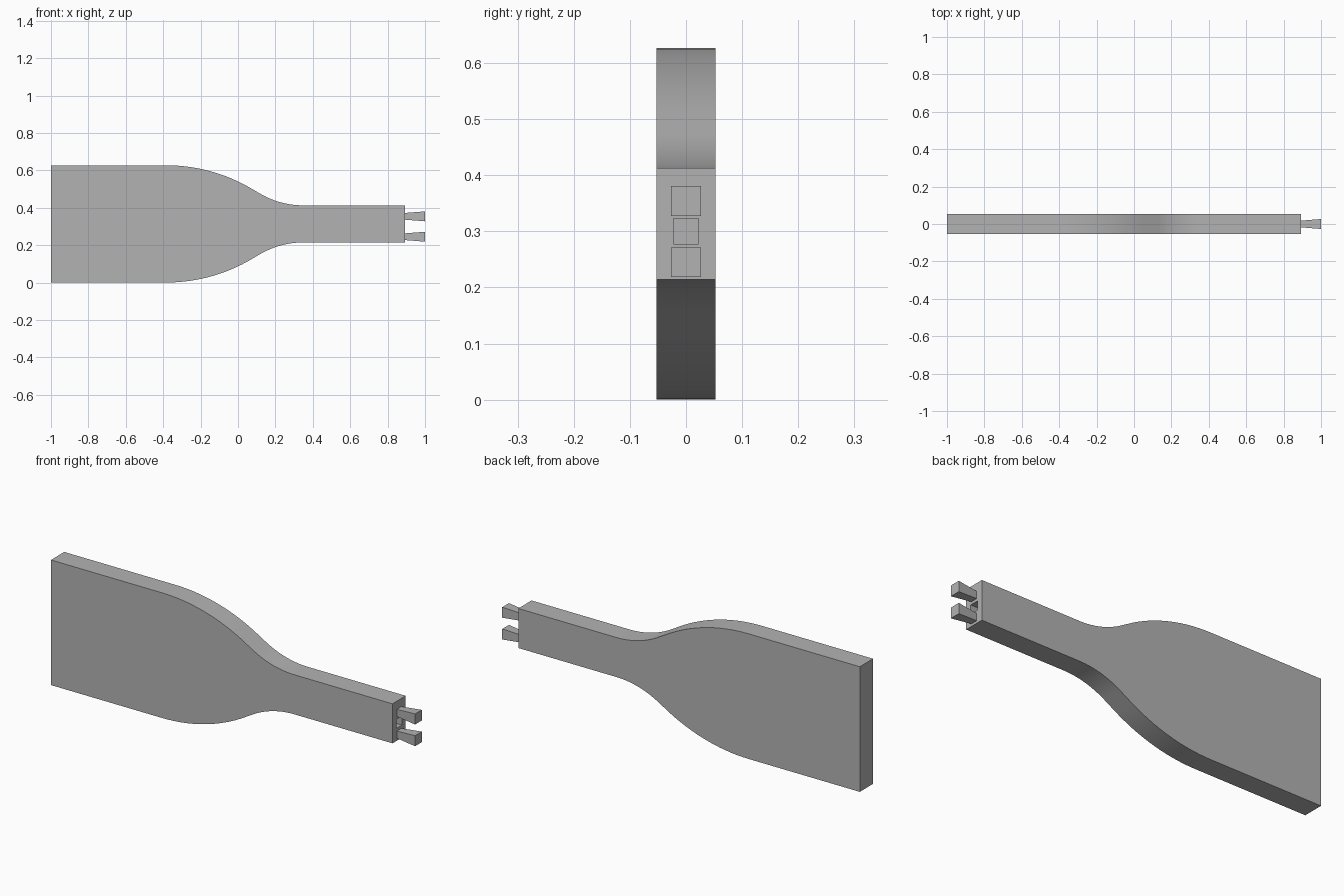
import bpy, bmesh
from math import sin, cos, asin, radians

if "Cube" in bpy.data.objects:
    bpy.data.objects.remove(bpy.data.objects["Cube"])

MID = 0.3135     # height of the long axis
THICK = 0.0525   # half thickness
END = 0.893      # end of the neck

grey = bpy.data.materials.new("plain grey")
grey.use_nodes = True
grey.diffuse_color = (0.45, 0.45, 0.45, 1)
grey.node_tree.nodes["Principled BSDF"].inputs["Base Color"].default_value = (0.45, 0.45, 0.45, 1)


def make(name, bm):
    bmesh.ops.recalc_face_normals(bm, faces=bm.faces)
    mesh = bpy.data.meshes.new(name)
    bm.to_mesh(mesh)
    bm.free()
    mesh.materials.append(grey)
    ob = bpy.data.objects.new(name, mesh)
    bpy.context.collection.objects.link(ob)
    return ob


def tapered_bar(name, x0, x1, half0, half1, z):
    """Square bar along x that changes from half0 to half1 in half width."""
    bm = bmesh.new()
    bmesh.ops.create_cube(bm, size=2)
    for v in bm.verts:
        h = half0 if v.co.x < 0 else half1
        v.co = (x0 if v.co.x < 0 else x1, v.co.y * h, z + v.co.z * h)
    return make(name, bm)


# Half outline: wide blade, convex shoulder arc, concave arc into the neck
wide, narrow = MID, 0.099
start, stop, r1, r2 = -0.385, 0.35, 0.9, 0.46
angle, steps = asin(0.485), 14
shoulder = [(start + r1 * sin(angle * i / steps), wide - r1 * (1 - cos(angle * i / steps)))
            for i in range(steps + 1)]
fillet = [(stop - r2 * sin(angle * i / steps), narrow + r2 * (1 - cos(angle * i / steps)))
          for i in range(steps, -1, -1)]
half = [(-1, wide)] + shoulder + fillet + [(END, narrow)]
outline = [(x, MID + h) for x, h in half] + [(x, MID - h) for x, h in reversed(half)]

# Body: extruded outline
bm = bmesh.new()
face = bm.faces.new([bm.verts.new((x, -THICK, z)) for x, z in outline])
side = bmesh.ops.extrude_face_region(bm, geom=[face])["geom"]
bmesh.ops.translate(bm, vec=(0, 2 * THICK, 0),
                    verts=[g for g in side if isinstance(g, bmesh.types.BMVert)])
body = make("body", bm)

# Socket in the neck end
cutter = tapered_bar("socket_cutter", END - 0.11, END + 0.001, 0.03, 0.0225, 0.3)
cutter.hide_render = True
cutter.hide_set(True)
cut = body.modifiers.new("socket", "BOOLEAN")
cut.object = cutter
cut.operation = "DIFFERENCE"
cut.solver = "EXACT"

bpy.context.view_layer.objects.active = body
body.select_set(True)
bpy.ops.object.modifier_apply(modifier="socket")
bpy.ops.object.shade_smooth_by_angle(angle=radians(30))
bpy.data.objects.remove(cutter)

# Two flared prongs
for name, z in (("lower_prong", 0.245), ("upper_prong", 0.354)):
    tapered_bar(name, END, 1.0, 0.018, 0.0265, z)
